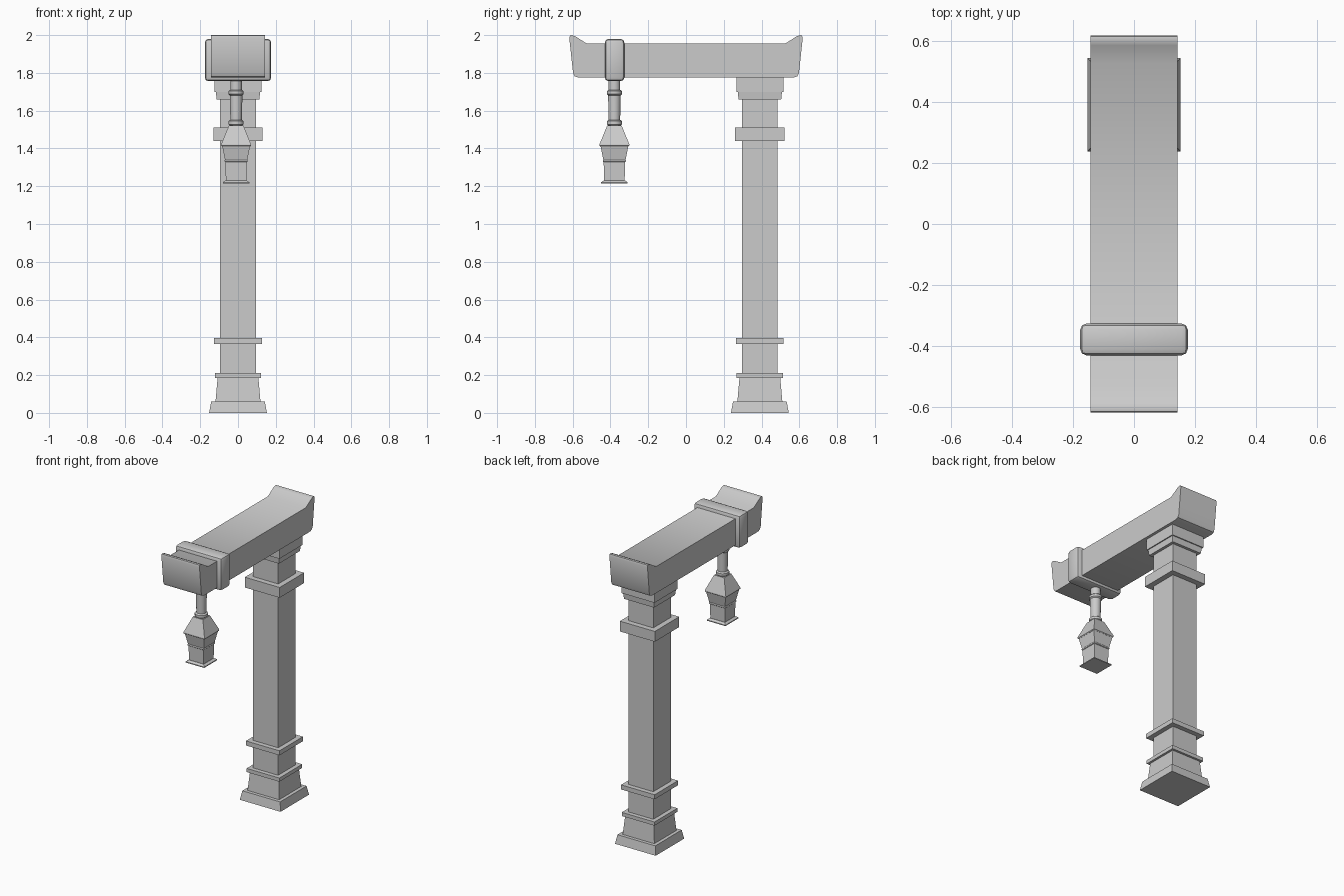
import bpy, bmesh, math

if "Cube" in bpy.data.objects:
    bpy.data.objects.remove(bpy.data.objects["Cube"])


def finish(name, bm, smooth=None):
    bmesh.ops.recalc_face_normals(bm, faces=bm.faces[:])
    me = bpy.data.meshes.new(name)
    bm.to_mesh(me)
    bm.free()
    ob = bpy.data.objects.new(name, me)
    bpy.context.collection.objects.link(ob)
    if smooth:
        bpy.ops.object.select_all(action='DESELECT')
        ob.select_set(True)
        bpy.context.view_layer.objects.active = ob
        bpy.ops.object.shade_smooth_by_angle(angle=math.radians(smooth))
    return ob


def stack(name, x, y, sections, sides=4, smooth=None):
    """Loft rings of (z, half width) around a vertical axis; 4 sides = square."""
    bm = bmesh.new()
    rings = []
    turn = math.pi / sides
    k = math.sqrt(2) if sides == 4 else 1
    for z, r in sections:
        rings.append([bm.verts.new((x + k * r * math.cos(turn + 2 * math.pi * i / sides),
                                    y + k * r * math.sin(turn + 2 * math.pi * i / sides), z))
                      for i in range(sides)])
    for a, b in zip(rings, rings[1:]):
        for i in range(sides):
            j = (i + 1) % sides
            bm.faces.new((a[i], a[j], b[j], b[i]))
    bm.faces.new(rings[0])
    bm.faces.new(rings[-1])
    return finish(name, bm, smooth)


# Square post: base, shaft, collars and capital
PY = 0.391
stack("post_shaft", 0, PY, [(0.18, 0.094), (1.70, 0.094)])
stack("post_base", 0, PY, [(0, 0.153), (0.06, 0.142), (0.06, 0.119), (0.185, 0.108),
                           (0.185, 0.123), (0.21, 0.123)])
for name, z0, z1, h in (("lower_collar", 0.366, 0.397, 0.126),
                        ("upper_collar", 1.44, 1.51, 0.131)):
    stack(name, 0, PY, [(z0, h), (z1, h)])
stack("post_capital", 0, PY, [(1.66, 0.113), (1.70, 0.117), (1.70, 0.124), (1.78, 0.124)])

# Beam with upturned ends, extruded from its side profile
half = [(0.57, 1.775), (0.59, 1.782), (0.598, 1.80), (0.618, 1.985), (0.614, 1.998),
        (0.603, 2.0), (0.585, 1.993), (0.525, 1.955)]
profile = half + [(-y, z) for y, z in reversed(half)]
bm = bmesh.new()
face = bm.faces.new([bm.verts.new((-0.143, y, z)) for y, z in profile])
ext = bmesh.ops.extrude_face_region(bm, geom=[face])
bmesh.ops.translate(bm, vec=(0.286, 0, 0),
                    verts=[v for v in ext["geom"] if isinstance(v, bmesh.types.BMVert)])
finish("beam", bm, 40)

# Rounded band wrapped round the beam
bm = bmesh.new()
bmesh.ops.create_cube(bm, size=1)
bmesh.ops.scale(bm, vec=(0.352, 0.104, 0.224), verts=bm.verts[:])
bmesh.ops.translate(bm, vec=(0, -0.378, 1.868), verts=bm.verts[:])
bmesh.ops.bevel(bm, geom=bm.edges[:], offset=0.02, segments=2, profile=0.5, affect='EDGES')
finish("beam_band", bm, 40)

# Hanging rod with two rounded rings
LX, LY = -0.01, -0.379
rod = [(1.52, 0.031)]
for c in (1.536, 1.695):
    rod += [(c - 0.014, 0.034), (c - 0.008, 0.041), (c + 0.008, 0.041), (c + 0.014, 0.034),
            (c + 0.015, 0.031)]
stack("hanging_rod", LX, LY, rod + [(1.78, 0.031)], sides=16, smooth=40)

# Lantern: roof, tapered glass body, waist trim and flared foot
stack("lantern_roof", LX, LY, [(1.41, 0.074), (1.415, 0.079), (1.422, 0.079), (1.522, 0.038)])
stack("lantern_body", LX, LY, [(1.225, 0.054), (1.33, 0.057), (1.415, 0.074)])
stack("lantern_waist", LX, LY, [(1.328, 0.058), (1.331, 0.061), (1.337, 0.061), (1.34, 0.059)])
stack("lantern_foot", LX, LY, [(1.215, 0.070), (1.221, 0.070), (1.231, 0.056)])
